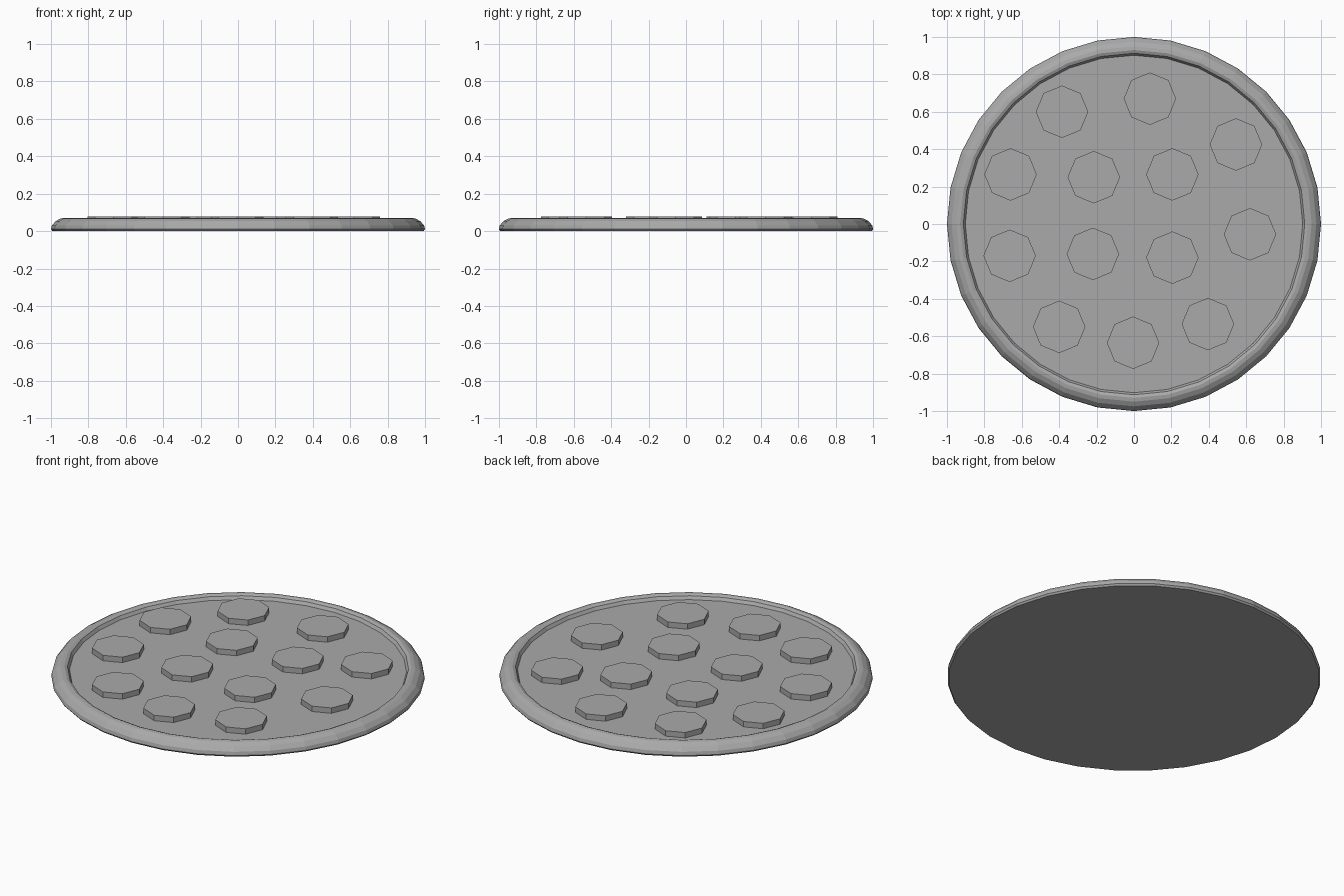
import bpy
import bmesh
import math

cube = bpy.data.objects.get("Cube")
if cube:
    bpy.data.objects.remove(cube, do_unlink=True)

# Single plain grey
grey = bpy.data.materials.new("plain grey")
grey.use_nodes = True
colour = (0.4, 0.4, 0.4, 1)
grey.diffuse_color = colour
grey.node_tree.nodes["Principled BSDF"].inputs["Base Color"].default_value = colour


def lathe(name, profile, sides, centre=(0, 0)):
    """Revolve (radius, height) points; both ends are closed with flat caps."""
    bm = bmesh.new()
    rings = []
    for radius, z in profile:
        ring = []
        for i in range(sides):
            a = math.tau * i / sides
            ring.append(bm.verts.new((radius * math.cos(a), radius * math.sin(a), z)))
        rings.append(ring)
    for low, high in zip(rings, rings[1:]):
        for i in range(sides):
            j = (i + 1) % sides
            bm.faces.new((low[i], low[j], high[j], high[i]))
    bm.faces.new(rings[0][::-1])
    bm.faces.new(rings[-1])
    mesh = bpy.data.meshes.new(name)
    bm.to_mesh(mesh)
    bm.free()
    mesh.materials.append(grey)
    obj = bpy.data.objects.new(name, mesh)
    obj.location = (*centre, 0)
    bpy.context.collection.objects.link(obj)
    return obj


# Round base with a raised, rounded crust and a recessed flat top
base_profile = [(0.992, 0), (1.0, 0.01), (0.995, 0.03), (0.975, 0.053),
                (0.95, 0.067), (0.93, 0.07), (0.913, 0.063), (0.902, 0.045)]
lathe("round_base", base_profile, 32)

# Octagonal topping slices scattered over the recessed top
slice_centres = [(-0.385, 0.6), (0.085, 0.67), (0.545, 0.425), (-0.66, 0.265),
                 (-0.215, 0.25), (0.205, 0.265), (0.62, -0.055), (-0.665, -0.17),
                 (-0.22, -0.16), (0.205, -0.18), (-0.4, -0.55), (-0.005, -0.635),
                 (0.395, -0.535)]
for number, centre in enumerate(slice_centres, 1):
    lathe(f"topping_slice_{number}", [(0.14, 0.04), (0.14, 0.077)], 8, centre)
